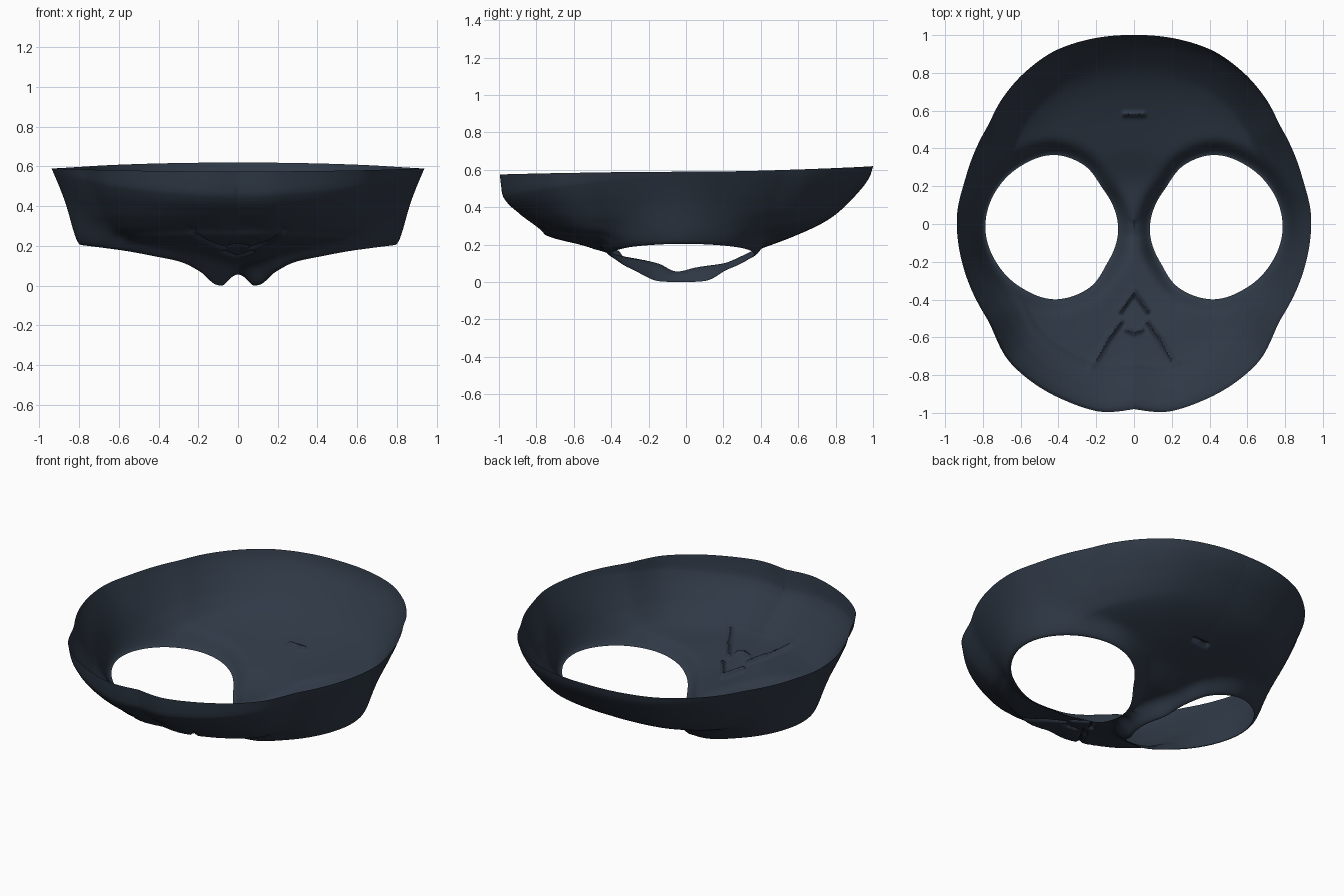
import bpy, math
from mathutils import Vector

cube = bpy.data.objects.get("Cube")
if cube:
    bpy.data.objects.remove(cube)


def spline(pts, x):
    """Smooth curve through sorted (x, value) points."""
    x = min(max(x, pts[0][0]), pts[-1][0])
    i = next(k for k in range(len(pts) - 1) if x <= pts[k + 1][0])
    slope = [(b[1] - a[1]) / (b[0] - a[0]) for a, b in zip(pts, pts[1:])]

    def tangent(k):
        a, b = slope[max(k - 1, 0)], slope[min(k, len(slope) - 1)]
        return 2 * a * b / (a + b) if a * b > 0 else 0.0

    (x0, v0), (x1, v1) = pts[i], pts[i + 1]
    h = x1 - x0
    t = (x - x0) / h
    return (v0 * (1 + 2 * t) * (1 - t) ** 2 + tangent(i) * h * t * (1 - t) ** 2
            + v1 * t * t * (3 - 2 * t) - tangent(i + 1) * h * t * t * (1 - t))


def polar(points, c):
    """Points as sorted (angle, radius) about c."""
    return sorted((math.atan2(y - c.y, x - c.x), math.hypot(x - c.x, y - c.y))
                  for x, y in points)


# Left half of the face rim, and the left eye opening
eye = Vector((0.43, -0.02))
rim = polar([(0, -.98), (.2, -.99), (.34, -.945), (.49, -.87), (.65, -.74), (.785, -.49),
             (.9, -.24), (.938, .03), (.89, .25), (.785, .5), (.7, .66), (.57, .81),
             (.39, .93), (.2, .985), (0, 1)], Vector((0, 0)))
hole = polar([(.085, -.05), (.16, .18), (.27, .315), (.42, .365), (.61, .3), (.74, .16),
              (.787, -.015), (.725, -.21), (.6, -.335), (.4, -.398), (.24, -.34),
              (.135, -.195)], eye)
turn = 2 * math.pi
hole = [(a - turn, r) for a, r in hole] + hole + [(a + turn, r) for a, r in hole]

# Height profiles: along the middle, out to the side, and around the eye edge
middle = [(-1, .575), (-.985, .46), (-.9, .37), (-.775, .275), (-.755, .252), (-.57, .2),
          (-.4, .15), (-.15, .1), (-.05, .06), (.05, .08), (.2, .1), (.4, .178),
          (.59, .25), (.77, .34), (.93, .49), (.985, .57), (1, .62)]
side = [(0, .06), (.2, .1), (.5, .17), (.8, .25), (.87, .33), (.92, .42), (1, .59)]
lip = [(.085, 0), (.11, .005), (.19, .07), (.29, .12), (.43, .15), (.565, .175), (.79, .205)]

# Nose and cheek creases, with a small notch on the brow
creases = [((0, -.36), (.07, -.46), .025), ((.07, -.52), (.13, -.6), .025),
           ((.13, -.6), (.2, -.72), .02), ((.2, -.72), (.23, -.755), .015),
           ((0, -.575), (.04, -.56), .02), ((0, .58), (.05, .58), .02)]


def crease(p):
    depth = 0
    for a, b, amount in creases:
        a, b = Vector(a), Vector(b)
        t = min(max((p - a).dot(b - a) / (b - a).length_squared, 0), 1)
        d = (p - a.lerp(b, t)).length
        depth = max(depth, amount * math.exp(-(d / .012) ** 2))
    return depth


def height(p, edge):
    angle = math.atan2(p.y, p.x)
    rho = p.length / spline(rim, angle)
    w = math.sin(angle) ** 2
    z = w * spline(middle, math.copysign(rho, p.y)) + (1 - w) * spline(side, rho)
    # The eye lip pulls down to its own level
    k = math.exp(-((p - edge).length / .05) ** 2)
    return z * (1 - k) + spline(lip, edge.x) * k + crease(p)


# Outer ends of the strips: along the rim, then down the middle line
ARC, LINE, ROWS = 150, 180, 60
ends = []
for i in range(ARC + 1):
    a = math.pi * (i / ARC - .5)
    r = spline(rim, a)
    ends.append(Vector((max(r * math.cos(a), 0), r * math.sin(a))))
top, bottom = ends[-1].y, ends[0].y
for i in range(1, LINE):
    ends.append(Vector((0, top + (bottom - top) * i / LINE)))

# Strips from the eye edge outwards
verts, faces = [], []
for end in ends:
    ray = end - eye
    edge = eye + ray.normalized() * spline(hole, math.atan2(ray.y, ray.x))
    for j in range(ROWS + 1):
        s = j / ROWS
        p = edge.lerp(end, .5 * s + .5 * (.5 - .5 * math.cos(math.pi * s)))
        verts.append((p.x, p.y, height(p, edge)))
n, m = len(ends), ROWS + 1
for i in range(n):
    k = (i + 1) % n
    for j in range(ROWS):
        faces.append((i * m + j, k * m + j, k * m + j + 1, i * m + j + 1))

mesh = bpy.data.meshes.new("face_mask")
mesh.from_pydata(verts, [], faces)
mask = bpy.data.objects.new("face_mask", mesh)
bpy.context.collection.objects.link(mask)

# Right half
mirror = mask.modifiers.new("right_half", 'MIRROR')
mirror.use_clip = True

# Dark slate colour
mat = bpy.data.materials.new("dark_slate")
mat.use_nodes = True
colour = (.028, .040, .060, 1)
mat.diffuse_color = colour
mat.node_tree.nodes["Principled BSDF"].inputs["Base Color"].default_value = colour
mesh.materials.append(mat)

bpy.context.view_layer.objects.active = mask
mask.select_set(True)
bpy.ops.object.shade_smooth_by_angle(angle=math.radians(50))
